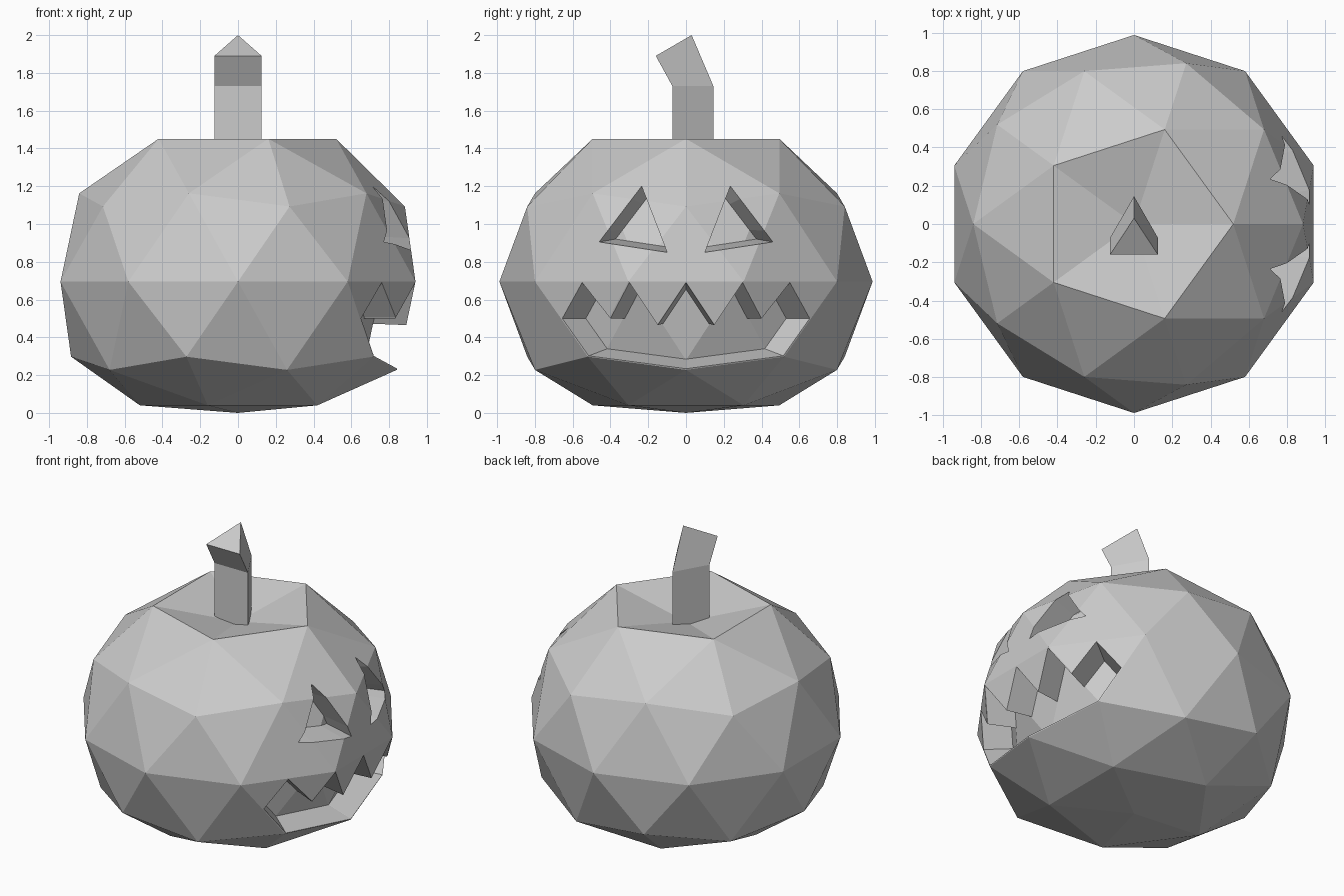
import bpy, bmesh
from mathutils import Vector

if "Cube" in bpy.data.objects:
    bpy.data.objects.remove(bpy.data.objects["Cube"])

def add_object(name, bm):
    bmesh.ops.recalc_face_normals(bm, faces=bm.faces)
    mesh = bpy.data.meshes.new(name)
    bm.to_mesh(mesh)
    bm.free()
    obj = bpy.data.objects.new(name, mesh)
    bpy.context.collection.objects.link(obj)
    return obj

def boolean(obj, cutter, operation):
    """Apply a boolean to obj and remove the cutter."""
    mod = obj.modifiers.new("cut", 'BOOLEAN')
    mod.operation, mod.solver, mod.object = operation, 'EXACT', cutter
    deps = bpy.context.evaluated_depsgraph_get()
    mesh = bpy.data.meshes.new_from_object(obj.evaluated_get(deps))
    obj.modifiers.clear()
    obj.data = mesh
    bpy.data.objects.remove(cutter)

def loft(bm, rings):
    """Closed prism through rings of equal vertex count."""
    vs = [[bm.verts.new(p) for p in ring] for ring in rings]
    n = len(vs[0])
    for a, b in zip(vs, vs[1:]):
        for i in range(n):
            j = (i + 1) % n
            bm.faces.new((a[i], a[j], b[j], b[i]))
    bm.faces.new(vs[0][::-1])
    bm.faces.new(vs[-1])

def carve(body, profiles, centre, depth):
    """Recess (y, z) profiles in the +x side; floor follows the surface, shrunk."""
    # Patch of body surface inside the profiles
    bm = bmesh.new()
    for prof in profiles:
        loft(bm, [[(x, y, z) for y, z in prof] for x in (0.4, 1.3)])
    prism = add_object("prism_cutter", bm)
    prism.hide_render = True
    patch = bpy.data.objects.new("patch", body.data.copy())
    bpy.context.collection.objects.link(patch)
    boolean(patch, prism, 'INTERSECT')
    src = bmesh.new()
    src.from_mesh(patch.data)
    bpy.data.objects.remove(patch)
    bmesh.ops.remove_doubles(src, verts=src.verts, dist=1e-5)
    src.normal_update()
    bmesh.ops.delete(src, geom=[f for f in src.faces if f.normal.x < 0.1], context='FACES')
    # Tapered cutter built from that patch
    bm, c = bmesh.new(), Vector(centre)
    front, back = {}, {}
    for v in src.verts:
        inner = c + (v.co - c) * 0.81 - Vector((depth, 0, 0))
        front[v] = bm.verts.new(v.co + (v.co - inner) * 0.5)
        back[v] = bm.verts.new(inner)
    for f in src.faces:
        bm.faces.new([front[v] for v in f.verts])
        bm.faces.new([back[v] for v in reversed(f.verts)])
    for e in src.edges:
        if e.is_boundary:
            a, b = e.verts
            bm.faces.new((front[a], front[b], back[b], back[a]))
    src.free()
    cutter = add_object("recess_cutter", bm)
    cutter.hide_render = True
    boolean(body, cutter, 'DIFFERENCE')

# Pumpkin body: squashed icosphere with dipped top and flattened base
bm = bmesh.new()
bmesh.ops.create_icosphere(bm, subdivisions=2, radius=1)
for v in bm.verts:
    z = v.co.z
    v.co = (v.co.x * 0.988, v.co.y * 0.988, 0.695 + z * 0.889)
    if z > 0.95:
        v.co.z = 1.34
    elif z < -0.95:
        v.co.z = 0.0
    elif z < -0.8:
        v.co.z = 0.04
body = add_object("pumpkin_body", bm)

# Eyes
eye = [(0.46, 0.905), (0.235, 1.20), (0.10, 0.85)]
carve(body, [eye, [(-y, z) for y, z in eye]], (0.824, 0, 0.985), 0.18)

# Toothed mouth
half = [(0.15, 0.465), (0.30, 0.69), (0.40, 0.50), (0.55, 0.69), (0.655, 0.50), (0.515, 0.302)]
mouth = [(0, 0.69)] + half + [(0, 0.234)] + [(-y, z) for y, z in reversed(half)]
carve(body, [mouth], (0.78, 0, 0.50), 0.155)

# Bent three-sided stem
bm = bmesh.new()
loft(bm, [[(-0.125, yf, zf), (0.125, yf, zf), (0, yb, zb)]
          for yf, zf, yb, zb in ((-0.072, 1.3, 0.145, 1.3),
                                 (-0.072, 1.73, 0.145, 1.73),
                                 (-0.16, 1.89, 0.03, 2.0))])
add_object("stem", bm)
